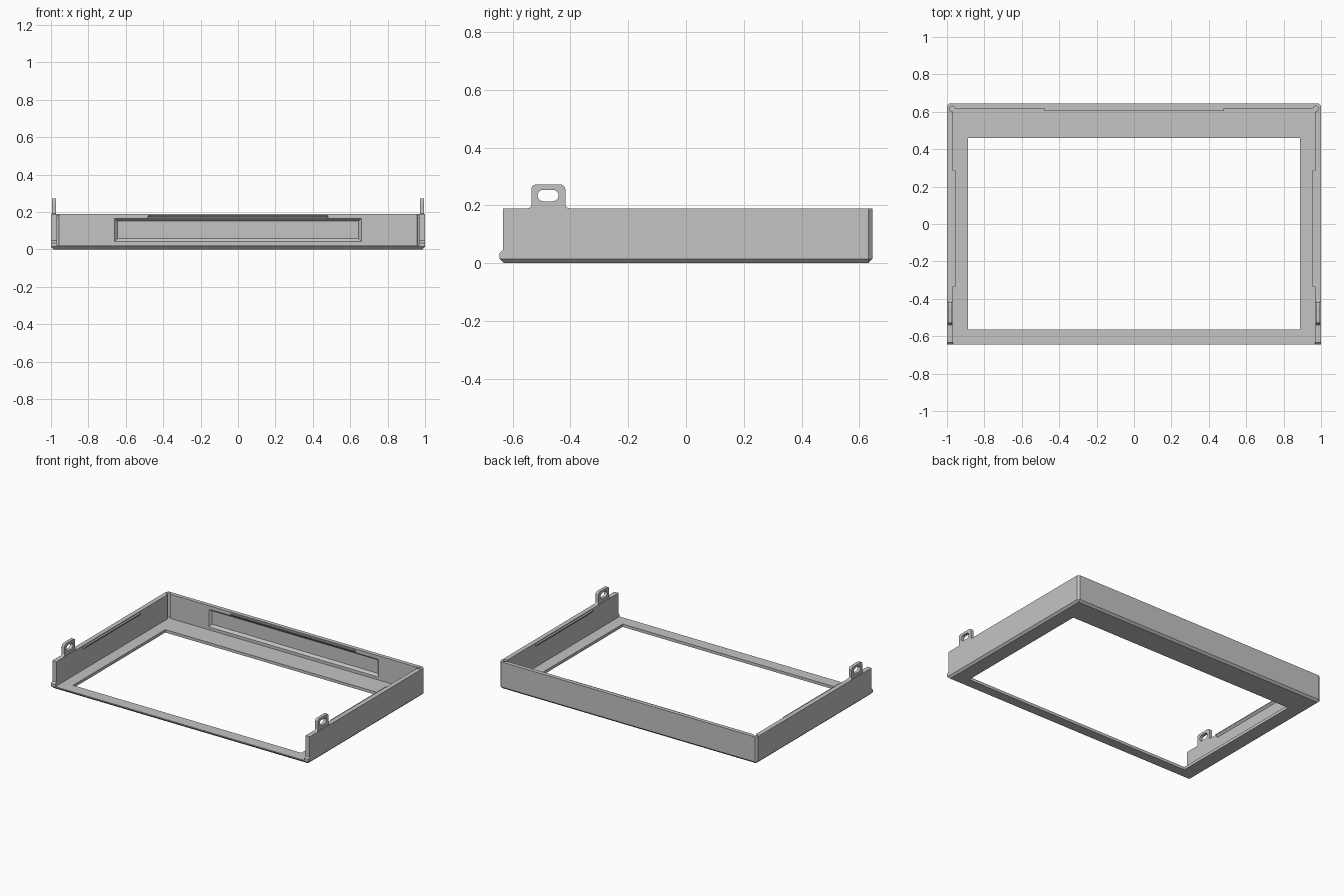
import bpy, bmesh
from math import cos, sin, pi, radians

cube = bpy.data.objects.get("Cube")
if cube:
    bpy.data.objects.remove(cube, do_unlink=True)

# One grey plastic
grey = bpy.data.materials.new("grey plastic")
grey.use_nodes = True
grey.diffuse_color = (0.55, 0.55, 0.55, 1)
grey.node_tree.nodes["Principled BSDF"].inputs["Base Color"].default_value = grey.diffuse_color

WALL_TOP, FLOOR = 0.19, 0.02
IN_X, IN_Y = 0.968, 0.617       # inner faces of the side and back walls
FRONT, BACK = -0.645, 0.645


def make(name, bm):
    bmesh.ops.recalc_face_normals(bm, faces=bm.faces)
    mesh = bpy.data.meshes.new(name)
    bm.to_mesh(mesh)
    bm.free()
    mesh.materials.append(grey)
    obj = bpy.data.objects.new(name, mesh)
    bpy.context.collection.objects.link(obj)
    return obj


def loft(name, axis, start, end):
    """Solid between two (position, outline) pairs placed along an axis."""
    bm = bmesh.new()
    rings = []
    for pos, outline in (start, end):
        ring = []
        for point in outline:
            co = list(point)
            co.insert(axis, pos)
            ring.append(bm.verts.new(co))
        rings.append(ring)
        bm.faces.new(ring)
    n = len(rings[0])
    for i in range(n):
        j = (i + 1) % n
        bm.faces.new((rings[0][i], rings[0][j], rings[1][j], rings[1][i]))
    return make(name, bm)


def prism(name, axis, a, b, outline):
    return loft(name, axis, (a, outline), (b, outline))


def rect(x0, x1, y0, y1):
    return [(x0, y0), (x1, y0), (x1, y1), (x0, y1)]


def arc(cx, cy, r, a0, a1, steps=8):
    angles = [radians(a0 + (a1 - a0) * i / steps) for i in range(steps + 1)]
    return [(cx + r * cos(a), cy + r * sin(a)) for a in angles]


def cut(obj, cutters):
    """Subtract the cutters, bake the result and remove them."""
    for cutter in cutters:
        mod = obj.modifiers.new("cut", "BOOLEAN")
        mod.operation, mod.solver, mod.object = "DIFFERENCE", "EXACT", cutter
        cutter.hide_render = True
    graph = bpy.context.evaluated_depsgraph_get()
    mesh = bpy.data.meshes.new_from_object(obj.evaluated_get(graph))
    obj.modifiers.clear()
    obj.data = mesh
    for cutter in cutters:
        bpy.data.objects.remove(cutter, do_unlink=True)


# Outer block with chamfered bottom edges and back corners
bm = bmesh.new()
bmesh.ops.create_cube(bm, size=1)
for v in bm.verts:
    v.co = (v.co.x * 2, v.co.y * (BACK - FRONT), (v.co.z + 0.5) * WALL_TOP)
edges = [e for e in bm.edges
         if all(v.co.z < 0.01 for v in e.verts) or all(v.co.y > 0 for v in e.verts)
         and abs(e.verts[0].co.z - e.verts[1].co.z) > 0.1]
bmesh.ops.bevel(bm, geom=edges, offset=0.014, segments=1, affect="EDGES", profile=0.5)
frame = make("bezel_frame", bm)

# Open interior, screen opening, stepped front ends, back recess, corner reliefs
cutters = [
    prism("interior_cutter", 2, FLOOR, 1, rect(-IN_X, IN_X, -1, IN_Y)),
    prism("opening_cutter", 2, -1, 1, rect(-0.887, 0.887, -0.563, 0.46)),
    prism("front_cutter", 0, -2, 2, [(-0.633, 1), (-0.633, 0.047), (-0.647, 0.033),
                                     (-1, 0.033), (-1, 1)]),
    loft("recess_cutter", 1, (IN_Y - 0.001, rect(-0.66, 0.66, 0.04, 0.165)),
         (0.632, rect(-0.645, 0.645, 0.057, 0.152))),
]
for side in (-1, 1):
    cutters.append(prism("relief_cutter", 2, FLOOR, 1,
                         arc(side * 0.972, 0.615, 0.015, 0, 345, 23)))
cut(frame, cutters)


# Snap ridges under the top edge of the walls
def ridge(wall, inward):
    return [(wall - inward * 0.005, 0.163), (wall, 0.165), (wall + inward * 0.013, 0.179),
            (wall + inward * 0.013, 0.184), (wall - inward * 0.005, 0.184)]


prism("back_snap_ridge", 1 - 1, -0.48, 0.48, ridge(IN_Y, -1))

for label, side in (("right", -1), ("left", 1)):
    prism(label + "_snap_ridge", 1, -0.335, 0.285, ridge(side * IN_X, -side))

    # Mounting tab with flared foot, rounded top and a slot
    y0, y1, top, r = -0.535, -0.418, 0.272, 0.016
    outline = ([(y0 - 0.014, 0.182)] + arc(y0 - 0.014, WALL_TOP + 0.014, 0.014, -90, 0, 5)
               + arc(y0 + r, top - r, r, 180, 90, 6) + arc(y1 - r, top - r, r, 90, 0, 6)
               + arc(y1 + 0.014, WALL_TOP + 0.014, 0.014, 180, 270, 5)
               + [(y1 + 0.014, 0.182)])
    tab = prism(label + "_mounting_tab", 0, side * 0.973, side * 0.995, outline)
    slot = arc(-0.461, 0.234, 0.02, -90, 90) + arc(-0.494, 0.234, 0.02, 90, 270)
    cut(tab, [prism("slot_cutter", 0, -2, 2, slot)])
